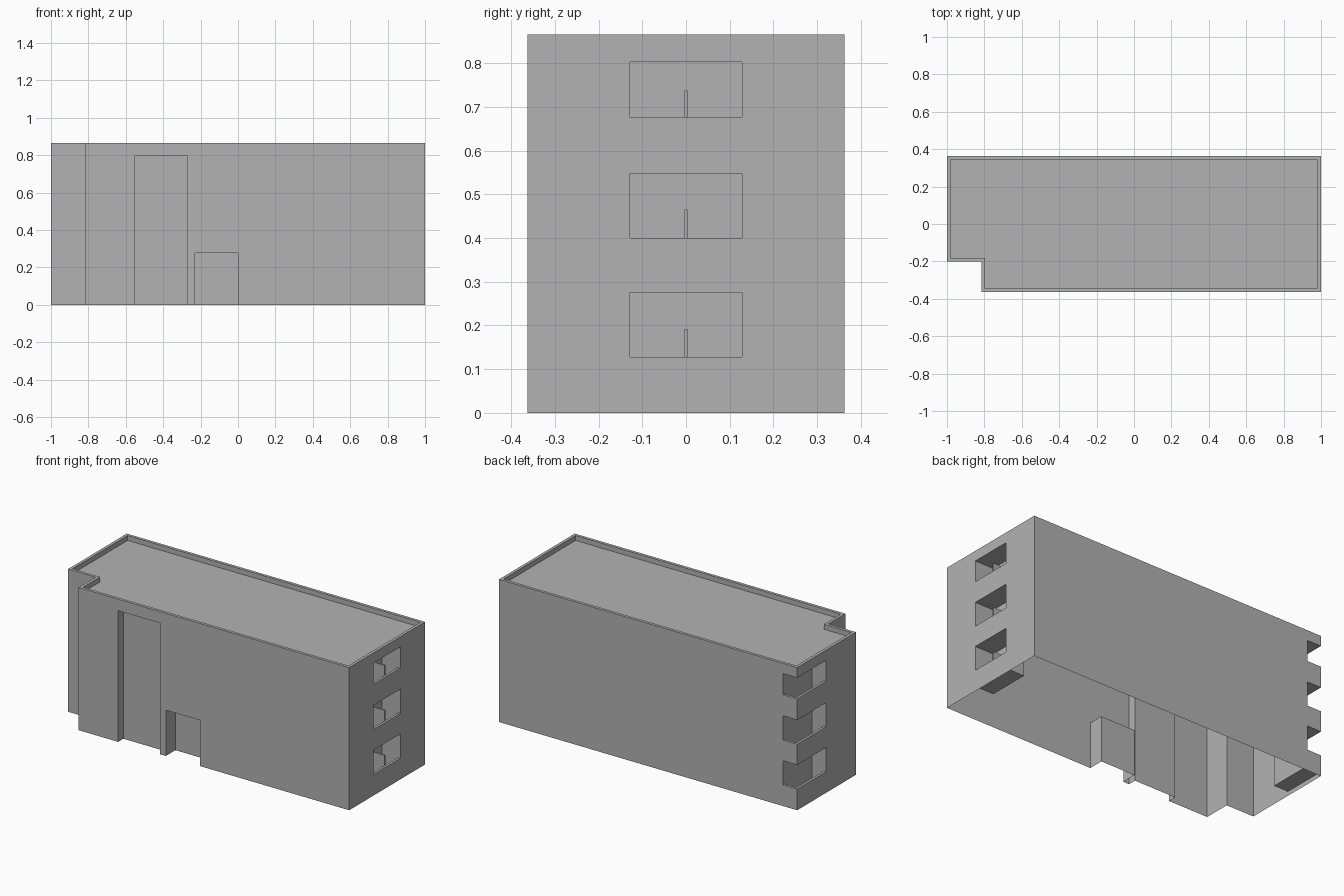
import bpy
import bmesh

cube = bpy.data.objects.get("Cube")
if cube:
    bpy.data.objects.remove(cube, do_unlink=True)

# Single plain grey
grey = bpy.data.materials.new("plain_grey")
grey.use_nodes = True
tone = (0.448, 0.448, 0.448, 1)
grey.diffuse_color = tone
bsdf = next(n for n in grey.node_tree.nodes if n.type == 'BSDF_PRINCIPLED')
bsdf.inputs["Base Color"].default_value = tone


def prism(name, outline, z0, z1):
    """Extrude a flat outline from z0 to z1."""
    bm = bmesh.new()
    base = bm.faces.new([bm.verts.new((x, y, z0)) for x, y in outline])
    top = bmesh.ops.extrude_face_region(bm, geom=[base])["geom"]
    verts = [v for v in top if isinstance(v, bmesh.types.BMVert)]
    bmesh.ops.translate(bm, vec=(0, 0, z1 - z0), verts=verts)
    bmesh.ops.recalc_face_normals(bm, faces=bm.faces)
    mesh = bpy.data.meshes.new(name)
    bm.to_mesh(mesh)
    bm.free()
    mesh.materials.append(grey)
    obj = bpy.data.objects.new(name, mesh)
    bpy.context.scene.collection.objects.link(obj)
    return obj


def rect(x0, x1, y0, y1):
    return [(x0, y0), (x1, y0), (x1, y1), (x0, y1)]


def cut(target, outline, z0, z1):
    """Subtract a prism from the target and discard the cutter."""
    cutter = prism("cutter", outline, z0, z1)
    cutter.hide_render = True
    mod = target.modifiers.new("cut", 'BOOLEAN')
    mod.operation = 'DIFFERENCE'
    mod.solver = 'EXACT'
    mod.object = cutter
    bpy.context.view_layer.objects.active = target
    bpy.ops.object.modifier_apply(modifier=mod.name)
    bpy.data.objects.remove(cutter, do_unlink=True)


HALF_Y, HEIGHT, OUT = 0.363, 0.865, 0.1
NOTCH_X, NOTCH_Y = -0.815, -0.2
RAIL = 0.015


def footprint(t):
    """Building outline with one notched corner, inset by t."""
    return [(-1 + t, NOTCH_Y + t), (NOTCH_X + t, NOTCH_Y + t),
            (NOTCH_X + t, -HALF_Y + t), (1 - t, -HALF_Y + t),
            (1 - t, HALF_Y - t), (-1 + t, HALF_Y - t)]


# Main block with a sunken roof inside a parapet
building = prism("building", footprint(0), 0, HEIGHT)
cut(building, footprint(0.018), HEIGHT - 0.03, HEIGHT + OUT)

# Tall entrance recess and small doorway
cut(building, rect(-0.55, -0.27, -HALF_Y - OUT, -HALF_Y + 0.05), -OUT, 0.795)
cut(building, rect(-0.23, 0, -HALF_Y - OUT, -HALF_Y + 0.092), -OUT, 0.278)

# Balconies on each storey: floor, railing top, ceiling, divider top
storeys = [(0.027, 0.128, 0.275, 0.192),
           (0.302, 0.40, 0.547, 0.465),
           (0.575, 0.675, 0.803, 0.737)]
side_y, side_x = 0.128, 0.875
corner_x, corner_y = -0.905, 0.087
for i, (floor, rail, ceiling, divider) in enumerate(storeys, 1):
    cut(building, rect(side_x, 1 + OUT, -side_y, side_y), floor, ceiling)
    cut(building, rect(-1 - OUT, corner_x, corner_y, HALF_Y + OUT), floor, ceiling)
    prism(f"side_balcony_railing_{i}", rect(1 - RAIL, 1, -side_y, side_y), floor, rail)
    prism(f"side_balcony_divider_{i}", rect(side_x, 1 - RAIL, -0.004, 0.004), floor, divider)
    prism(f"corner_balcony_railing_{i}",
          [(-1, corner_y), (-1 + RAIL, corner_y), (-1 + RAIL, HALF_Y - RAIL),
           (corner_x, HALF_Y - RAIL), (corner_x, HALF_Y), (-1, HALF_Y)], floor, rail)

# Leave the underside open
bm = bmesh.new()
bm.from_mesh(building.data)
bottom = [f for f in bm.faces if all(abs(v.co.z) < 1e-4 for v in f.verts)]
bmesh.ops.delete(bm, geom=bottom, context='FACES')
bm.to_mesh(building.data)
bm.free()
